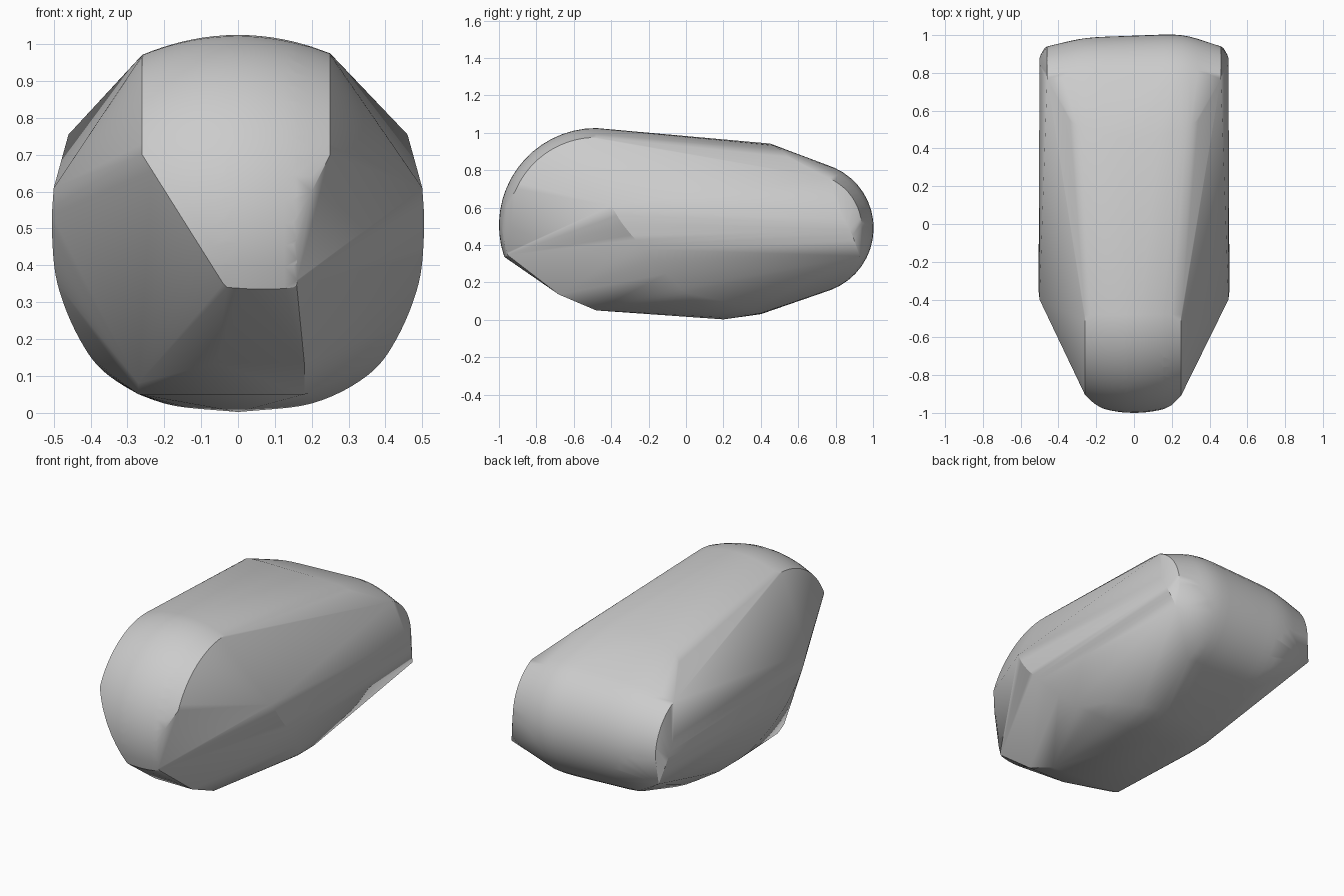
import bpy, bmesh, math
from mathutils import Vector

cube = bpy.data.objects.get("Cube")
if cube:
    bpy.data.objects.remove(cube, do_unlink=True)


def spline(points, steps=6):
    """Smooth curve through the given points."""
    pts = [Vector(p) for p in points]
    pts = [pts[0] * 2 - pts[1]] + pts + [pts[-1] * 2 - pts[-2]]
    out = []
    for a, b, c, d in zip(pts, pts[1:], pts[2:], pts[3:]):
        for i in range(steps):
            t = i / steps
            out.append(((b * 2) + (c - a) * t + (a * 2 - b * 5 + c * 4 - d) * t * t
                        + (b * 3 - a - c * 3 + d) * t ** 3) / 2)
    return out + [pts[-2]]


def mirrored(points):
    return points + [Vector((-p.x, p.y, p.z)) for p in points]


def arc(x, centre, radius, start, end, side, steps=16):
    """Arc in a side plane, from one elevation angle to another."""
    angles = [start + (end - start) * i / steps for i in range(steps + 1)]
    return [Vector((x, centre[0] + side * radius * math.cos(a),
                    centre[1] + radius * math.sin(a))) for a in angles]


cloud = []

# Domed nose, narrowing towards its lower lip
lip = spline([(-.26, .7, 0), (-.15, .525, 0), (-.04, .35, 0)], 4)
lip += spline([(-.03, .34, 0), (.06, .335, 0), (.15, .34, 0), (.16, .36, 0)], 3)
lip += [Vector((.2, .6, 0)), Vector((.25, .7, 0))]
for p in lip:
    r = .52 - .8 * p.x ** 2
    cloud += arc(p.x, (-.48, .505), r, math.pi / 2, math.asin((p.y - .505) / r), -1)

# Crowned tail, with a narrower underside
for p in spline([(-.46, .29, 0), (-.25, .335, 0), (0, .345, 0), (.25, .35, 0), (.46, .29, 0)], 5):
    low = .16 if abs(p.x) < .26 else .34
    cloud += arc(p.x, (.65, .49), p.y, 1.15, math.asin(max(-.95, (low - .49) / p.y)), 1)

# Slanted rear rim of the body
cloud += mirrored(spline([(0, .45, .942), (.2, .48, .925), (.34, .55, .87),
                          (.455, .71, .7), (.5, .86, .51), (.475, .93, .34)]))

# Slanted lower rim and the flanks
cloud += mirrored(spline([(.5, -.4, .61), (.505, -.33, .5), (.49, -.2, .35),
                          (.43, -.06, .2), (.35, .05, .1), (.2, .15, .025), (0, .2, .002)]))
cloud += mirrored(spline([(.35, .2, .1), (.2, .38, .04), (0, .4, .03)], 4))

# Chin facets
cloud += [Vector(p) for p in ((-.27, -.52, .08), (-.27, -.46, .05), (.18, -.48, .05),
                              (-.06, -.68, .135), (.18, -.68, .135))]

# Wrap all the forms into one convex shell
bm = bmesh.new()
for p in cloud:
    bm.verts.new(p)
bmesh.ops.remove_doubles(bm, verts=bm.verts[:], dist=.003)
hull = bmesh.ops.convex_hull(bm, input=bm.verts[:])
spare = {g for g in hull["geom_interior"] + hull["geom_unused"]
         if isinstance(g, bmesh.types.BMVert)}
bmesh.ops.delete(bm, geom=list(spare), context='VERTS')
bmesh.ops.recalc_face_normals(bm, faces=bm.faces[:])
mesh = bpy.data.meshes.new("rounded_shell")
bm.to_mesh(mesh)
bm.free()
shell = bpy.data.objects.new("rounded_shell", mesh)
bpy.context.collection.objects.link(shell)

grey = bpy.data.materials.new("mid_grey")
grey.use_nodes = True
colour = (.6, .6, .6, 1)
grey.diffuse_color = colour
grey.node_tree.nodes["Principled BSDF"].inputs["Base Color"].default_value = colour
mesh.materials.append(grey)

bpy.context.view_layer.objects.active = shell
shell.select_set(True)
bpy.ops.object.shade_smooth_by_angle(angle=math.radians(30))
